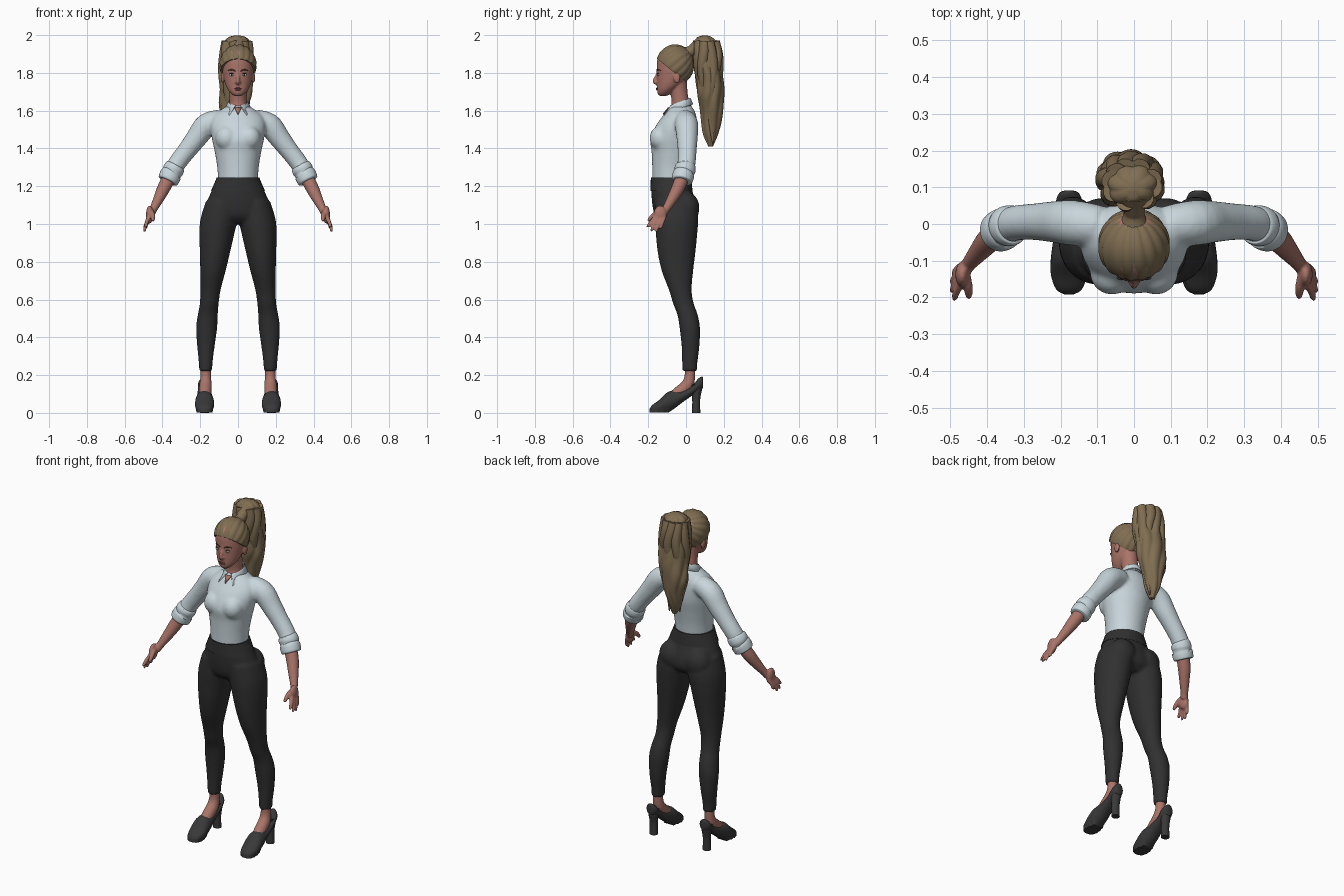
import bpy, bmesh, math
from mathutils import Vector, Matrix


def colour(name, r, g, b):
    m = bpy.data.materials.new(name)
    m.diffuse_color = (r, g, b, 1)
    return m


SKIN = colour("skin", 0.40, 0.175, 0.14)
SHIRT = colour("pale_blue_cotton", 0.58, 0.67, 0.71)
PANTS = colour("charcoal_cloth", 0.030, 0.030, 0.031)
SHOE = colour("dark_leather", 0.040, 0.040, 0.042)
HAIR = colour("dark_blond", 0.215, 0.155, 0.085)
BROW = colour("brow_brown", 0.09, 0.05, 0.03)
WHITE = colour("eye_white", 0.75, 0.72, 0.70)
IRIS = colour("iris_dark", 0.03, 0.025, 0.025)
LIP = colour("lip_rose", 0.27, 0.085, 0.08)


def spline(rows, k):
    """Catmull-Rom interpolation of section rows."""
    out = []
    for i in range(len(rows) - 1):
        p0, p1, p2, p3 = (rows[min(max(j, 0), len(rows) - 1)] for j in range(i - 1, i + 3))
        for s in range(k):
            t = s / k
            out.append([0.5 * (2 * b + (c - a) * t + (2 * a - 5 * b + 4 * c - d) * t * t
                               + (3 * b - a - 3 * c + d) * t ** 3)
                        for a, b, c, d in zip(p0, p1, p2, p3)])
    return out + [list(rows[-1])]


def loft(bm, rows, axis='Z', n=32, k=4, ridge=None):
    """Rows are x, y, z, radius[, radius]; axis T follows the path."""
    pts = spline(rows, k)
    rings = []
    for i, p in enumerate(pts):
        c = Vector(p[:3])
        u, v = Vector((1, 0, 0)), Vector((0, 0, 1) if axis == 'Y' else (0, 1, 0))
        if axis == 'T':
            t = Vector(pts[min(i + 1, len(pts) - 1)][:3]) - Vector(pts[max(i - 1, 0)][:3])
            u = t.cross(Vector((1, 1, 0))).normalized()
            v = t.cross(u).normalized()
        ring = []
        for j in range(n):
            a = math.tau * j / n
            f = ridge(a, c.z) if ridge else 1
            ring.append(bm.verts.new(c + f * (u * math.cos(a) * p[3] + v * math.sin(a) * p[-1])))
        rings.append(ring)
    for r, q in zip(rings, rings[1:]):
        for j in range(n):
            bm.faces.new((r[j], r[(j + 1) % n], q[(j + 1) % n], q[j]))
    bm.faces.new(rings[0])
    bm.faces.new(rings[-1])


def ball(bm, c, r, seg=20):
    m = Matrix.Translation(c) @ Matrix.Diagonal((*r, 1))
    bmesh.ops.create_uvsphere(bm, u_segments=seg, v_segments=seg // 2, radius=1, matrix=m)


def finish(name, bm, mat, mirror=False, voxel=0, solid=0, angle=50):
    bmesh.ops.recalc_face_normals(bm, faces=bm.faces[:])
    me = bpy.data.meshes.new(name)
    bm.to_mesh(me)
    bm.free()
    me.materials.append(mat)
    ob = bpy.data.objects.new(name, me)
    bpy.context.collection.objects.link(ob)
    bpy.ops.object.select_all(action='DESELECT')
    ob.select_set(True)
    bpy.context.view_layer.objects.active = ob
    bpy.ops.object.shade_smooth_by_angle(angle=math.radians(angle))
    if solid:
        ob.modifiers.new("thickness", 'SOLIDIFY').thickness = solid
    if mirror:
        ob.modifiers.new("mirror", 'MIRROR').use_mirror_merge = False
    if voxel:
        r = ob.modifiers.new("blend", 'REMESH')
        r.mode, r.voxel_size, r.use_smooth_shade = 'VOXEL', voxel, True
        s = ob.modifiers.new("soften", 'SMOOTH')
        s.factor, s.iterations = 0.5, 5
    return ob


# Trousers: pelvis, seat and legs blended into one surface
bm = bmesh.new()
loft(bm, [(0, -.08, 1.245, .108, .102), (0, -.076, 1.18, .138, .108), (0, -.06, 1.10, .172, .118),
          (0, -.052, 1.04, .185, .11), (0, -.05, 1.0, .13, .07)])
loft(bm, [(.085, -.055, 1.12, .085, .11), (.10, -.05, 1.03, .098, .115), (.112, -.05, .95, .093, .11),
          (.122, -.05, .85, .08, .1), (.133, -.045, .75, .067, .083), (.146, -.03, .65, .054, .06),
          (.152, -.014, .58, .05, .055), (.16, .008, .52, .053, .054), (.166, .02, .45, .056, .054),
          (.17, .024, .35, .046, .047), (.171, .02, .27, .037, .041), (.171, .02, .22, .035, .039)])
ball(bm, (.085, .002, 1.085), (.08, .07, .085))
finish("trousers", bm, PANTS, mirror=True, voxel=.009)
bm = bmesh.new()
loft(bm, [(0, -.08, 1.245, .114, .106), (0, -.079, 1.225, .121, .108), (0, -.077, 1.175, .143, .112)])
finish("waistband", bm, PANTS)

# Shirt: torso, bust and sleeves blended into one surface
bm = bmesh.new()
loft(bm, [(0, -.08, 1.22, .105, .098), (0, -.076, 1.30, .11, .103), (0, -.07, 1.38, .123, .112),
          (0, -.066, 1.45, .138, .123), (0, -.05, 1.52, .147, .11), (0, -.035, 1.57, .132, .09),
          (0, -.028, 1.605, .09, .07), (0, -.025, 1.63, .05, .05)])
ball(bm, (.06, -.135, 1.455), (.06, .058, .065))
loft(bm, [(.09, -.005, 1.552, .055), (.165, .003, 1.525, .062), (.22, .006, 1.455, .056), (.27, .006, 1.39, .05),
          (.32, .003, 1.325, .048), (.35, -.008, 1.275, .047), (.368, -.02, 1.24, .046)], 'T')
finish("shirt", bm, SHIRT, mirror=True, voxel=.009)

# Rolled cuffs
bm = bmesh.new()
loft(bm, [(.328, 0, 1.312, .046), (.333, -.001, 1.303, .053), (.343, -.006, 1.285, .056), (.351, -.011, 1.268, .051),
          (.355, -.013, 1.262, .057), (.364, -.018, 1.244, .057), (.371, -.022, 1.23, .054),
          (.373, -.023, 1.226, .046)], 'T')
finish("cuff", bm, SHIRT, mirror=True)

# Folded collar with two front points
bm = bmesh.new()
rows = [[], [], []]
for i in range(41):
    a = math.radians(14 + 332 * i / 40)
    s, c = math.sin(a), math.cos(a)
    f = max(c, 0) ** 5
    top = 1.648 - .02 * c
    for row, co in zip(rows, [(.05 * s, -.03 - .052 * c, top - .04), (.05 * s, -.03 - .054 * c, top),
                              (.07 * s + math.copysign(.035 * f, s), -.03 - .068 * c - .025 * f, top - .034 - .022 * f)]):
        row.append(bm.verts.new(co))
for r, q in zip(rows, rows[1:]):
    for j in range(40):
        bm.faces.new((r[j], r[j + 1], q[j + 1], q[j]))
finish("collar", bm, SHIRT, solid=.006)
bm = bmesh.new()
bm.faces.new([bm.verts.new(p) for p in ((-.02, -.094, 1.62), (.02, -.094, 1.62), (0, -.124, 1.582))])
finish("open_neckline", bm, SKIN, solid=.007)

# Forearms and hands
bm = bmesh.new()
loft(bm, [(.362, -.018, 1.25, .037), (.393, -.042, 1.19, .035), (.422, -.075, 1.13, .028), (.447, -.105, 1.08, .021),
          (.458, -.12, 1.055, .02)], 'T', 16)
ball(bm, (.468, -.137, 1.05), (.019, .035, .048))
for y, ty, tx, tz in ((-.163, -.203, .488, .982), (-.148, -.182, .495, .963),
                      (-.131, -.157, .495, .96), (-.115, -.132, .488, .975)):
    loft(bm, [(.472, y, 1.035, .0115), ((tx + .481) / 2, (y + ty) / 2 - .004, (tz + 1.03) / 2, .0105),
              (tx, ty, tz + .004, .008), (tx, ty, tz, .004)], 'T', 10)
loft(bm, [(.46, -.13, 1.07, .013), (.452, -.168, 1.05, .013), (.45, -.195, 1.022, .01), (.45, -.2, 1.014, .005)], 'T', 10)
finish("arm_and_hand", bm, SKIN, mirror=True, voxel=.005)

# Ankles and feet
bm = bmesh.new()
loft(bm, [(.171, .02, .25, .028), (.171, .02, .19, .028), (.172, .005, .145, .033), (.174, -.04, .105, .033),
          (.175, -.085, .07, .03)], 'T', 20)
finish("ankle", bm, SKIN, mirror=True)

# Shoes: y, half width, sole height, top height
bm = bmesh.new()
loft(bm, [(.177, y, (lo + hi) / 2, w, (hi - lo) / 2) for y, w, lo, hi in (
    (-.192, .012, .006, .022), (-.178, .035, .002, .042), (-.14, .049, 0, .07), (-.10, .05, .002, .108),
    (-.065, .046, .02, .118), (-.02, .04, .055, .122), (.03, .036, .09, .142), (.065, .035, .115, .182),
    (.085, .026, .125, .192), (.091, .012, .14, .188))], 'Y', 28)
for v in bm.verts:  # flat tread under the ball of the foot
    if v.co.y < -.09 and v.co.z < .018:
        v.co.z = .002
finish("shoe", bm, SHOE, mirror=True)
bm = bmesh.new()
loft(bm, [(.177, .054, 0, .024, .022), (.177, .054, .07, .023, .021), (.177, .056, .12, .028, .028),
          (.177, .055, .15, .03, .032)], n=20)
finish("shoe_heel", bm, SHOE, mirror=True)

# Head, neck, nose, jaw and ears
HEAD = [(0, -.122, 1.677, .016, .016), (0, -.116, 1.688, .034, .033), (0, -.103, 1.71, .053, .05),
        (0, -.085, 1.74, .067, .069), (0, -.07, 1.78, .077, .085), (0, -.062, 1.82, .083, .093),
        (0, -.058, 1.87, .084, .094), (0, -.056, 1.91, .07, .08), (0, -.055, 1.935, .04, .05)]
bm = bmesh.new()
loft(bm, HEAD)
loft(bm, [(0, -.038, 1.59, .05, .052), (0, -.03, 1.64, .045, .046), (0, -.038, 1.70, .045, .046),
          (0, -.045, 1.76, .05, .05)])
loft(bm, [(0, -.148, 1.80, .008), (0, -.158, 1.78, .008), (0, -.166, 1.762, .01), (0, -.164, 1.75, .011),
          (0, -.152, 1.743, .008)], 'T', 12)
ball(bm, (.01, -.154, 1.751), (.008, .01, .007), 12)
ball(bm, (.082, -.048, 1.775), (.009, .019, .031), 14)
finish("head", bm, SKIN, mirror=True, voxel=.005)


def face_y(x, z):
    r = min(spline(HEAD, 12), key=lambda p: abs(p[2] - z))
    return r[1] - r[4] * math.sqrt(1 - (x / r[3]) ** 2)


# Facial features sitting on the face surface
for name, mat, x, z, r in (("eye", WHITE, .033, 1.79, (.0135, .005, .0065)), ("iris", IRIS, .033, 1.79, (.0055, .0065, .006)),
                           ("upper_lash", IRIS, .033, 1.797, (.0155, .0055, .002))):
    bm = bmesh.new()
    ball(bm, (x, face_y(x, z), z), r, 14)
    finish(name, bm, mat, mirror=True)
bm = bmesh.new()
loft(bm, [(x, face_y(x, z), z, r) for x, z, r in ((.014, 1.81, .003), (.034, 1.817, .0035), (.054, 1.811, .002))], 'T', 8)
finish("eyebrow", bm, BROW, mirror=True)
bm = bmesh.new()
ball(bm, (0, face_y(0, 1.717) + .001, 1.718), (.021, .007, .004), 14)
ball(bm, (0, face_y(0, 1.710) + .001, 1.711), (.018, .007, .0045), 14)
finish("lips", bm, LIP)

# Hair cap combed back toward the tie, trimmed along a sloping hairline
bm = bmesh.new()
bmesh.ops.create_uvsphere(bm, u_segments=96, v_segments=32, radius=1)
for v in bm.verts:
    phi, ring = math.atan2(v.co.y, v.co.x), math.hypot(v.co.x, v.co.y)
    v.co *= 1 + .045 * ring * (abs(math.sin(8 * phi + .8 * v.co.z)) - .6)
m = Matrix.Translation((0, -.058, 1.842)) @ Matrix.Diagonal((.097, .1, .108, 1)) @ Matrix.Rotation(math.radians(-58), 4, 'X')
bmesh.ops.transform(bm, matrix=m, verts=bm.verts[:])
cut = bmesh.ops.bisect_plane(bm, geom=bm.verts[:] + bm.edges[:] + bm.faces[:], plane_co=(0, -.15, 1.872),
                             plane_no=(0, .8, 1), clear_inner=True)
bmesh.ops.holes_fill(bm, edges=[e for e in bm.edges if e.is_boundary])
finish("hair_cap", bm, HAIR)

# Ponytail: gathered neck, wavy ridged mass and loose locks
bm = bmesh.new()
loft(bm, [(0, -.01, 1.895, .045), (0, .025, 1.915, .029), (0, .045, 1.93, .032), (0, .08, 1.945, .05)], 'T', 24)
finish("hair_tie", bm, HAIR)
bm = bmesh.new()
loft(bm, [(-.004, .1, 1.998, .012, .012), (-.004, .1, 1.99, .04, .034), (-.005, .104, 1.965, .063, .055),
          (-.005, .113, 1.9, .078, .068), (-.01, .123, 1.8, .086, .067), (-.01, .13, 1.7, .083, .067),
          (-.02, .136, 1.62, .073, .062), (-.02, .136, 1.55, .056, .052), (-.02, .13, 1.47, .037, .036),
          (-.015, .13, 1.41, .012, .012)], n=72, k=10,
     ridge=lambda a, z: .95 + .13 * abs(math.sin(3.5 * a + .9 * math.sin(17 * z))) + .03 * math.sin(32 * z + 2 * a))
finish("ponytail", bm, HAIR)
bm = bmesh.new()
for i in range(9):
    a = math.tau * i / 9 + .3
    end = 1.42 + .055 * (i * 4 % 5)
    path = []
    for s in range(9):
        t = s / 8
        w = a + .22 * math.sin(7 * t + i)
        spread = (.55 + .42 * math.sin(math.pi * min(t * 1.25 + .12, 1))) * (1 - .3 * t)
        path.append((-.006 - .012 * t + .078 * spread * math.cos(w), .108 + .026 * t + .064 * spread * math.sin(w),
                     1.965 + (end - 1.965) * t, .026 * (1 - t ** 3) + .003))
    loft(bm, path, 'T', 12, 4)
finish("ponytail_locks", bm, HAIR)
